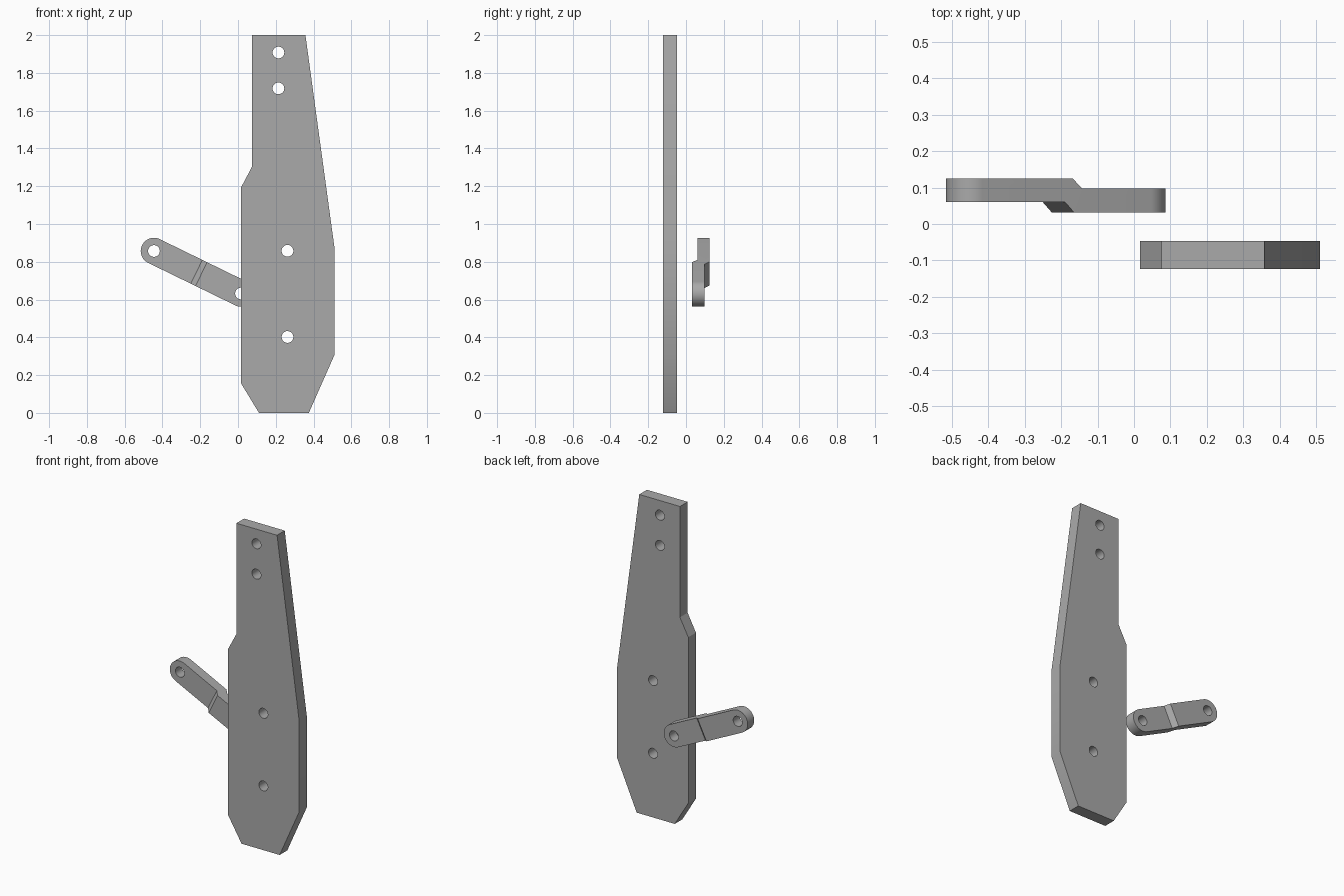
import bpy, bmesh, math
from mathutils import Matrix, Vector

cube = bpy.data.objects.get("Cube")
if cube:
    bpy.data.objects.remove(cube)

steel = bpy.data.materials.new("grey_steel")
steel.use_nodes = True
GREY = (0.4, 0.4, 0.4, 1)
steel.diffuse_color = GREY
steel.node_tree.nodes["Principled BSDF"].inputs["Base Color"].default_value = GREY


def prism(name, base, offset):
    """Solid made by sweeping a flat outline along an offset."""
    bm = bmesh.new()
    face = bm.faces.new([bm.verts.new(p) for p in base])
    swept = bmesh.ops.extrude_face_region(bm, geom=[face])["geom"]
    moved = [g for g in swept if isinstance(g, bmesh.types.BMVert)]
    bmesh.ops.translate(bm, verts=moved, vec=offset)
    bmesh.ops.recalc_face_normals(bm, faces=bm.faces)
    mesh = bpy.data.meshes.new(name)
    bm.to_mesh(mesh)
    bm.free()
    mesh.materials.append(steel)
    obj = bpy.data.objects.new(name, mesh)
    bpy.context.collection.objects.link(obj)
    return obj


def arc(x, z, radius, start, end, steps):
    angles = [start + (end - start) * i / steps for i in range(steps + 1)]
    return [(x + radius * math.cos(a), -0.3, z + radius * math.sin(a)) for a in angles]


def cut(obj, cutter, operation):
    """Apply a boolean and discard its cutter."""
    cutter.hide_render = True
    mod = obj.modifiers.new("cut", "BOOLEAN")
    mod.operation, mod.object, mod.solver = operation, cutter, "EXACT"
    bpy.context.view_layer.objects.active = obj
    bpy.ops.object.modifier_apply(modifier=mod.name)
    bpy.data.objects.remove(cutter)


def drill(obj, x, z):
    circle = arc(x, z, 0.031, 0, math.tau, 40)[:-1]
    cut(obj, prism("hole_cutter", circle, (0, 0.6, 0)), "DIFFERENCE")


def smooth(obj):
    bpy.ops.object.select_all(action="DESELECT")
    obj.select_set(True)
    bpy.context.view_layer.objects.active = obj
    bpy.ops.object.shade_smooth_by_angle(angle=math.radians(25))


# Tall mounting plate with four bolt holes
outline = [(0.075, 2), (0.357, 2), (0.51, 0.88), (0.51, 0.305), (0.375, 0),
           (0.111, 0), (0.017, 0.155), (0.017, 1.195), (0.075, 1.305)]
plate = prism("mounting_plate", [(x, -0.123, z) for x, z in outline], (0, 0.076, 0))
for x, z in [(0.214, 1.908), (0.214, 1.718), (0.262, 0.858), (0.262, 0.402)]:
    drill(plate, x, z)
smooth(plate)

# Cranked link: joggled side profile, rounded ends, a hole at each end
LENGTH, RADIUS = 0.513, 0.07
profile = [(-0.1, 0.06), (0.251, 0.06), (0.279, 0.031), (0.62, 0.031),
           (0.62, 0.097), (0.303, 0.097), (0.275, 0.124), (-0.1, 0.124)]
link = prism("cranked_link", [(s, y, -RADIUS) for s, y in profile], (0, 0, 2 * RADIUS))
quarter = math.pi / 2
capsule = arc(0, 0, RADIUS, quarter, 3 * quarter, 32)
capsule += arc(LENGTH, 0, RADIUS, -quarter, quarter, 32)
# Trim slightly inside the bar's sides so the cut is clean
capsule = [(x, y, z * 0.998) for x, y, z in capsule]
cut(link, prism("link_cutter", capsule, (0, 0.6, 0)), "INTERSECT")
for s in (0, LENGTH):
    drill(link, s, 0)
link.data.transform(Matrix.Translation(Vector((-0.445, 0, 0.857)))
                    @ Matrix.Rotation(math.radians(26), 4, "Y"))
smooth(link)
